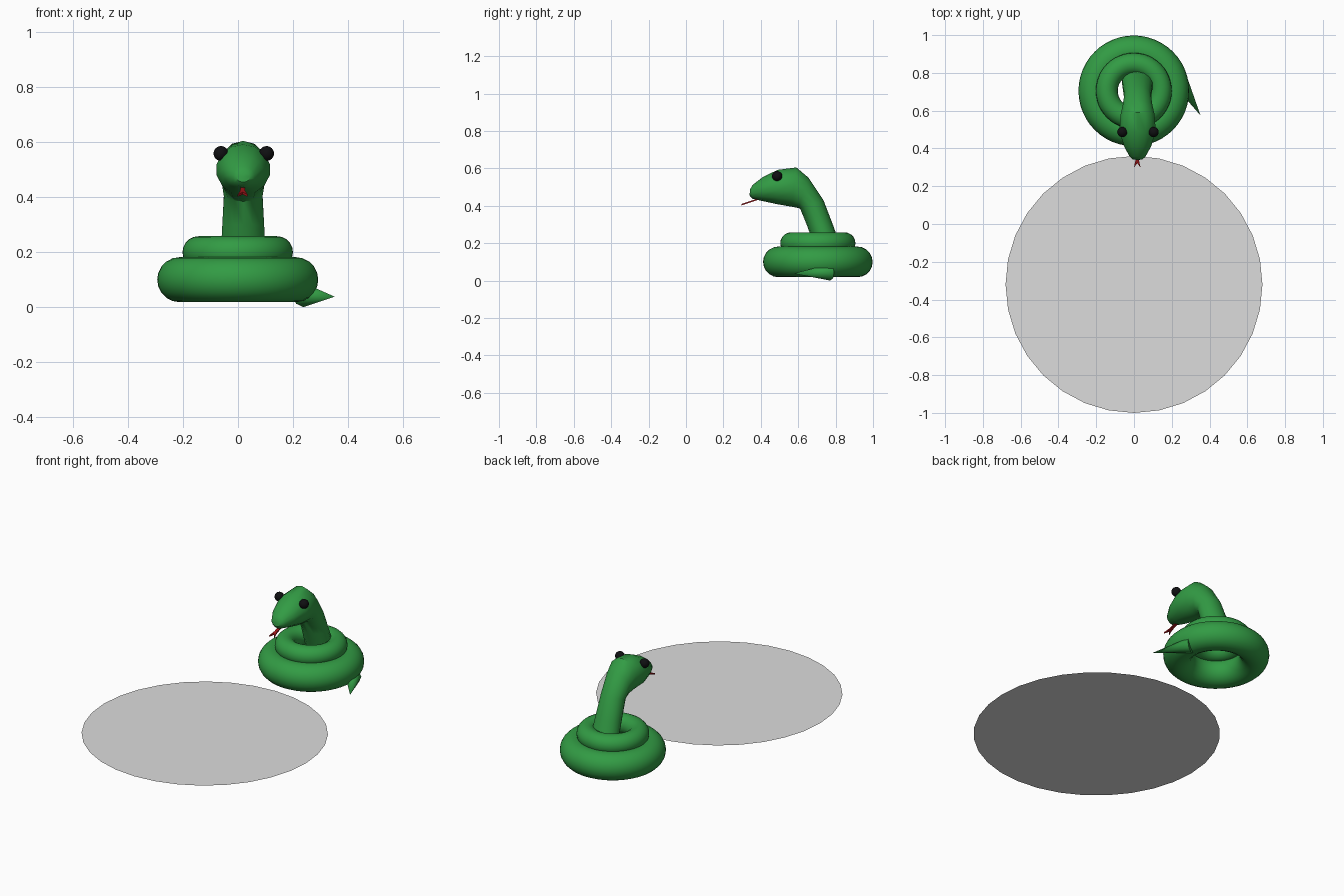
import bpy, bmesh, math
from mathutils import Vector

if "Cube" in bpy.data.objects:
    bpy.data.objects.remove(bpy.data.objects["Cube"])


def material(name, rgb):
    m = bpy.data.materials.new(name)
    m.diffuse_color = (*rgb, 1)
    m.use_nodes = True
    m.node_tree.nodes["Principled BSDF"].inputs["Base Color"].default_value = m.diffuse_color
    return m


GREEN = material("snake green", (0.032, 0.33, 0.058))
BLACK = material("eye black", (0.005, 0.005, 0.006))
RED = material("tongue red", (0.36, 0.008, 0.01))
GREY = material("disc grey", (0.72, 0.72, 0.72))


def finish(name, mat, angle=None):
    o = bpy.context.object
    o.name = name
    o.data.materials.append(mat)
    if angle:
        bpy.ops.object.shade_smooth_by_angle(angle=math.radians(angle))
    return o


def from_bmesh(name, bm, mat, angle=None):
    bmesh.ops.recalc_face_normals(bm, faces=bm.faces)
    me = bpy.data.meshes.new(name)
    bm.to_mesh(me)
    bm.free()
    o = bpy.data.objects.new(name, me)
    bpy.context.collection.objects.link(o)
    bpy.ops.object.select_all(action='DESELECT')
    bpy.context.view_layer.objects.active = o
    o.select_set(True)
    return finish(name, mat, angle)


# Flat disc in front of the snake
bpy.ops.mesh.primitive_circle_add(vertices=32, radius=0.68, fill_type='NGON',
                                  location=(0, -0.32, 0.05))
finish("flat_disc", GREY)

# Two stacked body coils
for name, major, minor, z in (("lower_coil", 0.211, 0.082, 0.1),
                              ("upper_coil", 0.143, 0.058, 0.2)):
    bpy.ops.mesh.primitive_torus_add(major_radius=major, minor_radius=minor,
                                     major_segments=48, minor_segments=20,
                                     location=(-0.001, 0.705, z))
    finish(name, GREEN, 60)

# Tail spike leaving the lower coil
base, tip = Vector((0.238, 0.77, 0.044)), Vector((0.352, 0.575, 0.038))
bpy.ops.mesh.primitive_cone_add(vertices=8, radius1=0.044, radius2=0,
                                depth=(tip - base).length, location=(base + tip) / 2,
                                rotation=(tip - base).to_track_quat('Z', 'Y').to_euler())
finish("tail", GREEN, 50)

# Neck and head: loft of oval sections
# each row: front/jaw (y, z), back/crown (y, z), half width
CX, SIDES = 0.019, 14
rows = [
    (0.685, 0.19, 0.825, 0.19, 0.084),
    (0.645, 0.30, 0.785, 0.30, 0.078),
    (0.610, 0.385, 0.735, 0.43, 0.072),
    (0.600, 0.388, 0.655, 0.55, 0.080),
    (0.565, 0.395, 0.590, 0.605, 0.092),
    (0.490, 0.408, 0.490, 0.592, 0.099),
    (0.410, 0.425, 0.410, 0.553, 0.073),
    (0.354, 0.438, 0.357, 0.512, 0.042),
    (0.340, 0.455, 0.342, 0.488, 0.024),
]
bm = bmesh.new()
rings = []
for fy, fz, by, bz, hw in rows:
    ring = []
    for i in range(SIDES):
        a = math.tau * i / SIDES
        t = (1 + math.cos(a)) / 2
        ring.append(bm.verts.new((CX + hw * math.sin(a),
                                  fy + (by - fy) * t, fz + (bz - fz) * t)))
    rings.append(ring)
for r, s in zip(rings, rings[1:]):
    for i in range(SIDES):
        j = (i + 1) % SIDES
        bm.faces.new((r[i], r[j], s[j], s[i]))
bm.faces.new(rings[0])
bm.faces.new(rings[-1])
from_bmesh("neck_and_head", bm, GREEN, 40)

# Eyes
for side, name in ((-1, "left_eye"), (1, "right_eye")):
    bpy.ops.mesh.primitive_uv_sphere_add(segments=20, ring_count=12, radius=0.027,
                                         location=(CX + 0.002 + side * 0.083, 0.487, 0.559))
    finish(name, BLACK, 60)

# Forked tongue: thin plate sloping down and forward
outline = [(-0.008, 0.40), (0.008, 0.40), (0.009, 0.338), (0.018, 0.298),
           (0.0, 0.322), (-0.018, 0.298), (-0.009, 0.338)]
bm = bmesh.new()
face = bm.faces.new([bm.verts.new((CX - 0.002 + x, y, 0.402 + (y - 0.298) * 0.34))
                     for x, y in outline])
top = bmesh.ops.extrude_face_region(bm, geom=[face])["geom"]
bmesh.ops.translate(bm, vec=(0, 0, 0.008),
                    verts=[v for v in top if isinstance(v, bmesh.types.BMVert)])
from_bmesh("forked_tongue", bm, RED)
